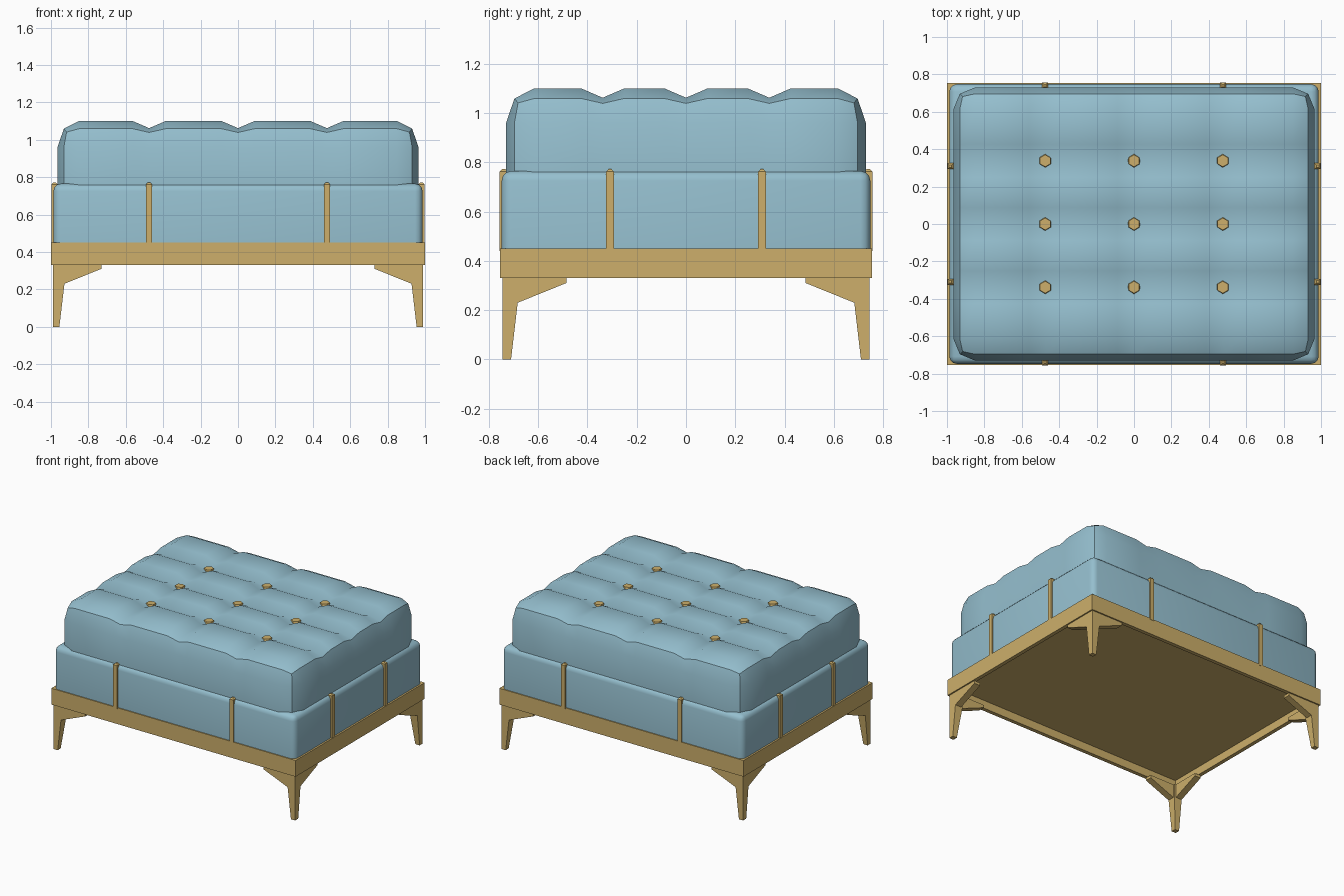
import bpy, bmesh, math
from mathutils import Vector

if "Cube" in bpy.data.objects:
    bpy.data.objects.remove(bpy.data.objects["Cube"])


def material(name, rgb):
    m = bpy.data.materials.new(name)
    m.diffuse_color = (*rgb, 1)
    m.use_nodes = True
    m.node_tree.nodes["Principled BSDF"].inputs["Base Color"].default_value = m.diffuse_color
    return m


BLUE = material("soft blue fabric", (0.30, 0.52, 0.62))
GOLD = material("brushed gold", (0.61, 0.43, 0.145))


def finish(name, bm, mat, smooth=None):
    bmesh.ops.recalc_face_normals(bm, faces=bm.faces)
    me = bpy.data.meshes.new(name)
    bm.to_mesh(me)
    bm.free()
    me.materials.append(mat)
    ob = bpy.data.objects.new(name, me)
    bpy.context.collection.objects.link(ob)
    if smooth:
        bpy.ops.object.select_all(action='DESELECT')
        ob.select_set(True)
        bpy.context.view_layer.objects.active = ob
        bpy.ops.object.shade_smooth_by_angle(angle=math.radians(smooth))
    return ob


def add_box(bm, lo, hi):
    vs = bmesh.ops.create_cube(bm, size=1)["verts"]
    for v in vs:
        v.co = Vector([(a + b) / 2 + c * (b - a) for a, b, c in zip(lo, hi, v.co)])
    return vs


def mirror(ob, x, y):
    m = ob.modifiers.new("mirror", 'MIRROR')
    m.use_axis = (x, y, False)


def add_prism(bm, pts, offset):
    # polygon extruded by an offset vector
    f = bm.faces.new([bm.verts.new(p) for p in pts])
    r = bmesh.ops.extrude_face_region(bm, geom=[f])
    bm.faces.ensure_lookup_table()
    for v in r["geom"]:
        if isinstance(v, bmesh.types.BMVert):
            v.co += Vector(offset)


# Frame: box with a recessed underside
bm = bmesh.new()
add_box(bm, (-1, -0.755, 0.33), (1, 0.755, 0.45))
bm.normal_update()
under = [f for f in bm.faces if f.normal.z < -0.9]
bmesh.ops.inset_region(bm, faces=under, thickness=0.04)
inner = bmesh.ops.extrude_face_region(bm, geom=under)
bmesh.ops.delete(bm, geom=under, context='FACES_ONLY')
for v in inner["geom"]:
    if isinstance(v, bmesh.types.BMVert):
        v.co.z += 0.06
finish("frame", bm, GOLD)

# Legs: tapered post with two bracket wings, mirrored to four corners
bm = bmesh.new()
X, Y = 0.99, 0.745
rings = []
for z, w in ((0, 0.035), (0.23, 0.062), (0.33, 0.062)):
    rings.append([bm.verts.new(p) for p in
                  ((X, Y, z), (X - w, Y, z), (X - w, Y - w, z), (X, Y - w, z))])
bm.faces.new(rings[0])
bm.faces.new(rings[-1])
for a, b in zip(rings, rings[1:]):
    for i in range(4):
        bm.faces.new((a[i], a[(i + 1) % 4], b[(i + 1) % 4], b[i]))
wing = ((0.03, 0.33), (0.26, 0.33), (0.26, 0.31), (0.062, 0.23), (0.03, 0.23))
add_prism(bm, [(X - d, Y, z) for d, z in wing], (0, -0.05, 0))
add_prism(bm, [(X, Y - d, z) for d, z in wing], (-0.05, 0, 0))
mirror(finish("legs", bm, GOLD), True, True)

# Lower cushion
bm = bmesh.new()
add_box(bm, (-0.987, -0.748, 0.44), (0.987, 0.748, 0.765))
edges = [e for e in bm.edges if max(v.co.z for v in e.verts) > 0.7]
bmesh.ops.bevel(bm, geom=edges, offset=0.04, segments=3, profile=0.5, affect='EDGES')
finish("lower_cushion", bm, BLUE, 50)

# Upper tufted cushion: gridded box, rounded, with valleys pressed into the top
bm = bmesh.new()
HX, HY, TOP, R, RZ = 0.965, 0.73, 1.10, 0.115, 0.14
VX, VY, HALF = (-0.475, 0, 0.475), (-0.338, 0, 0.338), 0.088
add_box(bm, (-HX, -HY, 0.74), (HX, HY, TOP))
cuts = [(2, TOP - RZ)]
for axis, h, valleys in ((0, HX, VX), (1, HY, VY)):
    cuts += [(axis, h - R), (axis, R - h)]
    cuts += [(axis, v + d) for v in valleys for d in (-HALF, 0, HALF)]
for axis, t in cuts:
    n = Vector([float(i == axis) for i in range(3)])
    bmesh.ops.bisect_plane(bm, geom=bm.verts[:] + bm.edges[:] + bm.faces[:],
                           plane_co=n * t, plane_no=n)
for v in bm.verts:
    c = v.co
    in_x = any(abs(c.x - t) < 0.005 for t in VX)
    in_y = any(abs(c.y - t) < 0.005 for t in VY)
    top, rim = c.z > TOP - 0.001, abs(c.x) > HX - 0.001 or abs(c.y) > HY - 0.001
    core = Vector((max(R - HX, min(HX - R, c.x)), max(R - HY, min(HY - R, c.y)),
                   min(c.z, TOP - RZ)))
    d = c - core
    d = Vector((d.x / R, d.y / R, d.z / RZ))
    if d.length > 0:
        d.normalize()
    v.co = core + Vector((d.x * R, d.y * R, d.z * RZ))
    if top and (in_x or in_y):
        v.co.z -= 0.02 if rim else (0.06 if in_x and in_y else 0.038)
finish("upper_cushion", bm, BLUE, 40)

# Buttons: six-sided, at the valley crossings
bm = bmesh.new()
for x in VX:
    for y in VY:
        vs = bmesh.ops.create_cone(bm, cap_ends=True, segments=6, radius1=0.042,
                                   radius2=0.032, depth=0.035)["verts"]
        for v in vs:
            v.co += Vector((x, y, 1.045))
finish("buttons", bm, GOLD)


# Straps: slim clips around the lower cushion
def straps(name, lo, hi):
    bm = bmesh.new()
    add_box(bm, lo, hi)
    edges = [e for e in bm.edges if all(v.co.z > 0.7 for v in e.verts)]
    bmesh.ops.bevel(bm, geom=edges, offset=0.01, segments=1, affect='EDGES')
    mirror(finish(name, bm, GOLD), True, True)


straps("front_back_straps", (0.46, 0.722, 0.44), (0.492, 0.757, 0.772))
straps("side_straps", (0.965, 0.293, 0.44), (0.998, 0.325, 0.772))
